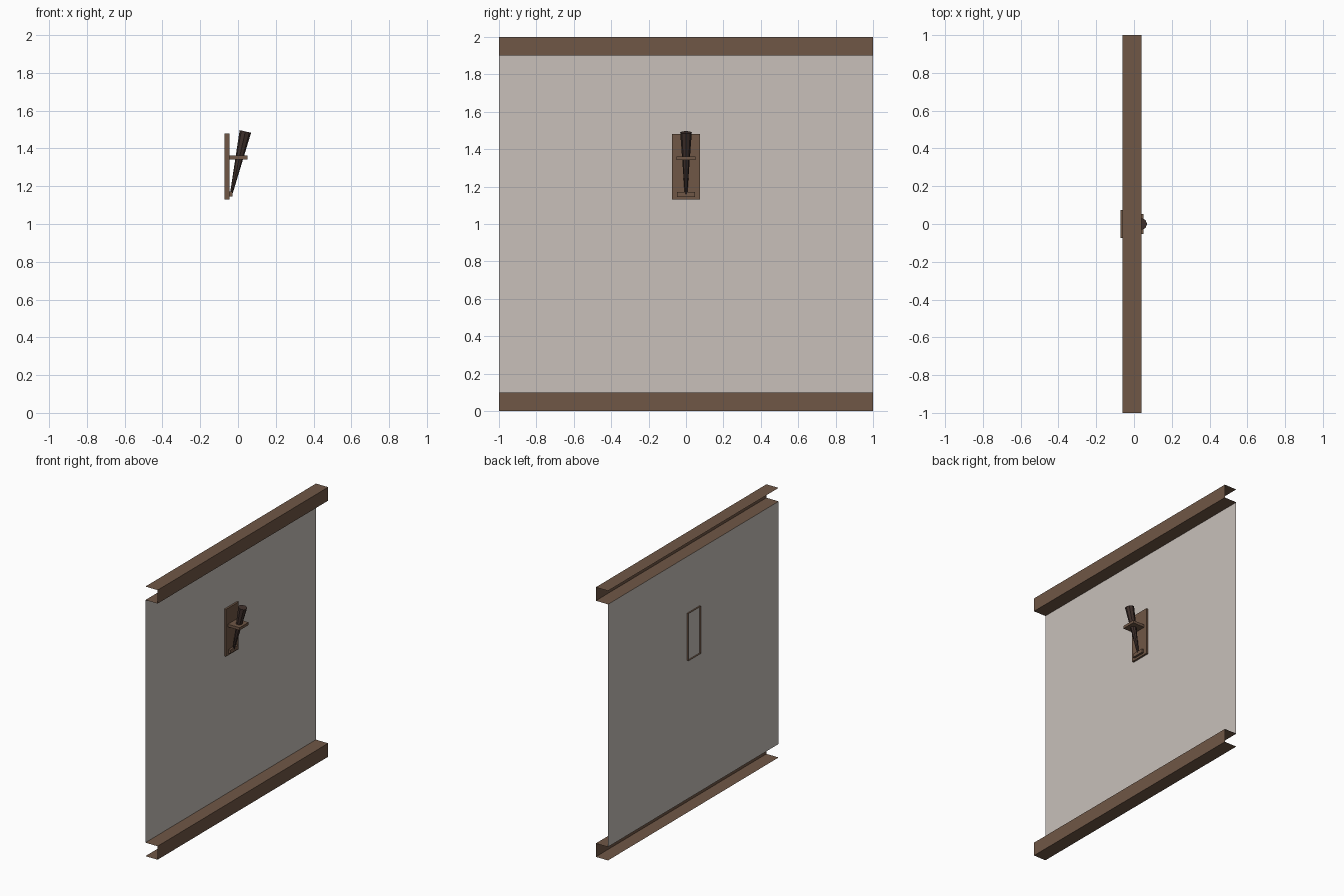
import bpy, bmesh
from mathutils import Vector, Matrix

if "Cube" in bpy.data.objects:
    bpy.data.objects.remove(bpy.data.objects["Cube"])


def material(name, color):
    m = bpy.data.materials.new(name)
    m.diffuse_color = (*color, 1)
    m.use_nodes = True
    m.node_tree.nodes["Principled BSDF"].inputs["Base Color"].default_value = m.diffuse_color
    return m


wood = material("brown_wood", (0.162, 0.095, 0.061))
plaster = material("pale_plaster", (0.58, 0.53, 0.49))
dark = material("dark_wood", (0.05, 0.030, 0.025))


def finish(name, bm, mat):
    me = bpy.data.meshes.new(name)
    bm.to_mesh(me)
    bm.free()
    me.materials.append(mat)
    ob = bpy.data.objects.new(name, me)
    bpy.context.collection.objects.link(ob)
    return ob


def box(name, lo, hi, mat, open_sides=()):
    """Box between two corners, leaving out faces whose normal is listed."""
    lo, hi = Vector(lo), Vector(hi)
    bm = bmesh.new()
    bmesh.ops.create_cube(bm, size=1)
    bm.normal_update()
    gone = [f for f in bm.faces if any(f.normal.dot(Vector(d)) > 0.9 for d in open_sides)]
    bmesh.ops.delete(bm, geom=gone, context='FACES')
    bmesh.ops.scale(bm, vec=hi - lo, verts=bm.verts)
    bmesh.ops.translate(bm, vec=(lo + hi) / 2, verts=bm.verts)
    return finish(name, bm, mat)


BACK = (-1, 0, 0)

# Thin wall sheet between the beams
box("wall_panel", (-0.06, -1, 0.1), (-0.06, 1, 1.9), plaster,
    [BACK, (0, 1, 0), (0, -1, 0), (0, 0, 1), (0, 0, -1)])

# Top and bottom beams, open at the back and the ends
for name, z in (("bottom_beam", 0.0), ("top_beam", 1.9)):
    box(name, (-0.06, -1, z), (0.04, 1, z + 0.1), wood, [BACK, (0, 1, 0), (0, -1, 0)])

# Torch mount: back plate, holding bracket and foot rest
box("mount_plate", (-0.072, -0.074, 1.13), (-0.046, 0.074, 1.48), wood, [BACK])
box("torch_bracket", (-0.046, -0.052, 1.342), (0.05, 0.052, 1.362), wood, [BACK])
box("foot_rest", (-0.046, -0.047, 1.145), (-0.03, 0.047, 1.172), wood, [BACK])

# Tapered torch leaning away from the wall
foot, head = Vector((-0.038, 0, 1.15)), Vector((0.039, 0, 1.49))
axis = head - foot
bm = bmesh.new()
bmesh.ops.create_cone(bm, cap_ends=True, segments=8, radius1=0.006, radius2=0.031,
                      depth=axis.length)
turn = Vector((0, 0, 1)).rotation_difference(axis).to_matrix().to_4x4()
bmesh.ops.transform(bm, matrix=Matrix.Translation((foot + head) / 2) @ turn, verts=bm.verts)
finish("torch", bm, dark)
